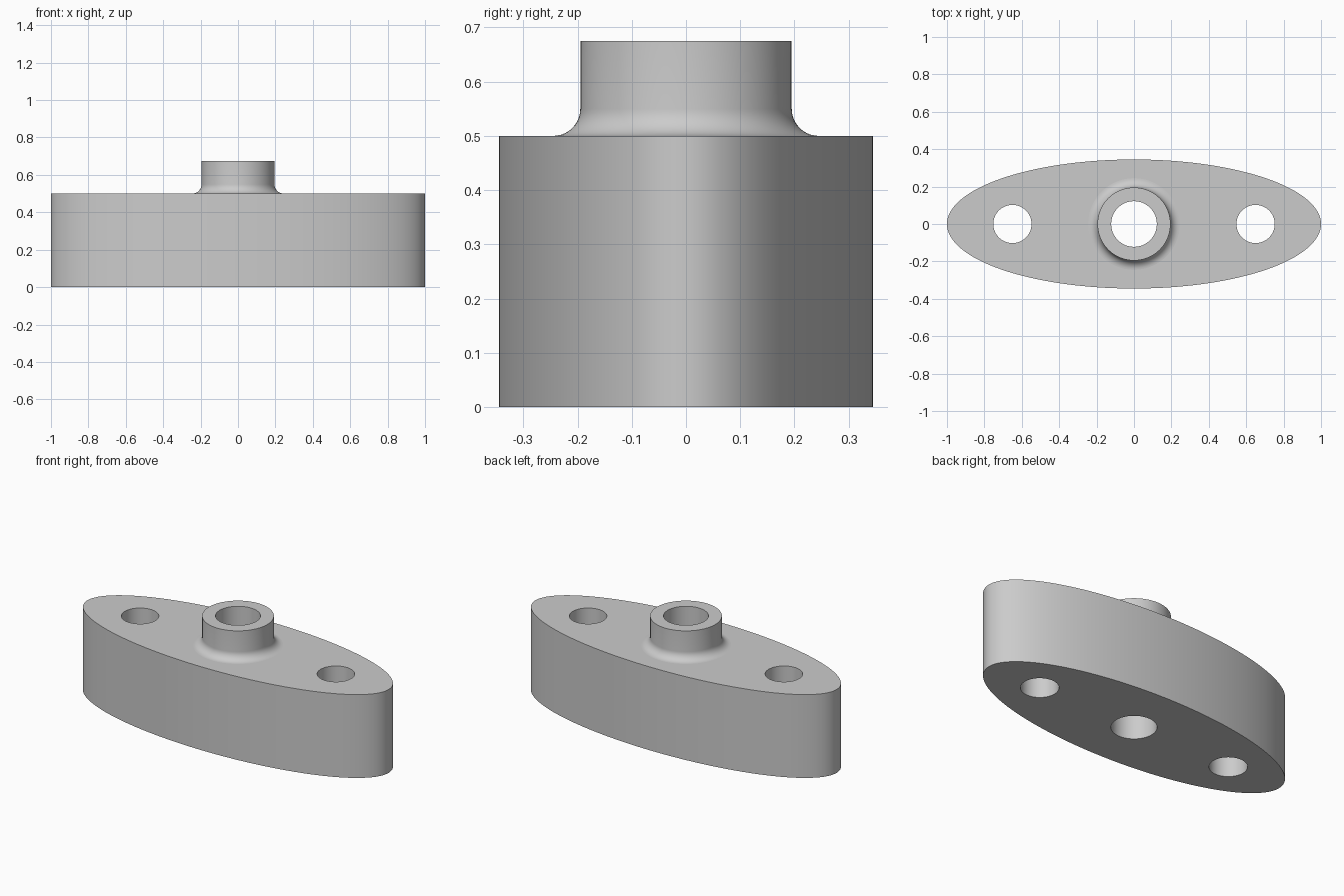
import bpy, bmesh
from math import sin, cos, pi

cube = bpy.data.objects.get("Cube")
if cube:
    bpy.data.objects.remove(cube, do_unlink=True)

# Dimensions
HALF_LENGTH, HALF_WIDTH, THICKNESS = 1.0, 0.345, 0.5
BOSS_R, BOSS_TOP, FILLET = 0.195, 0.675, 0.05
BORE_R, BOLT_R, BOLT_X = 0.122, 0.102, 0.65

bm = bmesh.new()


def ring(rx, ry, z, x=0.0, n=96):
    """Closed elliptical loop of edges."""
    angles = [2 * pi * i / n for i in range(n)]
    verts = [bm.verts.new((x + rx * cos(a), ry * sin(a), z)) for a in angles]
    return [bm.edges.new((verts[i - 1], verts[i])) for i in range(n)]


def circle(r, z, x=0.0):
    return ring(r, r, z, x)


def wall(lower, upper, smooth=True):
    """Band of quads between two loops."""
    for f in bmesh.ops.bridge_loops(bm, edges=lower + upper)["faces"]:
        f.smooth = smooth


def cap(*loops):
    """Flat face region, the first loop outside and the others as holes."""
    edges = [e for loop in loops for e in loop]
    bmesh.ops.triangle_fill(bm, edges=edges, use_beauty=True, normal=(0, 0, 1))


# Elliptical flange wall
base = ring(HALF_LENGTH, HALF_WIDTH, 0, n=160)
deck = ring(HALF_LENGTH, HALF_WIDTH, THICKNESS, n=160)
wall(base, deck)

# Bolt holes on both sides
holes_low, holes_high = [], []
for side in (-1, 1):
    low, high = (circle(BOLT_R, z, side * BOLT_X) for z in (0, THICKNESS))
    wall(low, high)
    holes_low.append(low)
    holes_high.append(high)

# Fillet sweeping up into the boss
steps = 10
foot = previous = circle(BOSS_R + FILLET, THICKNESS)
for i in range(1, steps + 1):
    a = pi / 2 * i / steps
    current = circle(BOSS_R + FILLET * (1 - sin(a)),
                     THICKNESS + FILLET * (1 - cos(a)))
    wall(previous, current)
    previous = current

# Boss wall, flat rim and through bore
boss_edge = circle(BOSS_R, BOSS_TOP)
wall(previous, boss_edge)
bore_high, bore_low = circle(BORE_R, BOSS_TOP), circle(BORE_R, 0)
wall(boss_edge, bore_high, smooth=False)
wall(bore_high, bore_low)

# Underside and deck
cap(base, bore_low, *holes_low)
cap(deck, foot, *holes_high)

bmesh.ops.recalc_face_normals(bm, faces=bm.faces[:])
mesh = bpy.data.meshes.new("flange_with_boss")
bm.to_mesh(mesh)
bm.free()

# Plain grey material
grey = bpy.data.materials.new("light grey")
grey.use_nodes = True
colour = (0.6, 0.6, 0.6, 1)
grey.diffuse_color = colour
grey.node_tree.nodes["Principled BSDF"].inputs["Base Color"].default_value = colour
mesh.materials.append(grey)

flange = bpy.data.objects.new("flange_with_boss", mesh)
bpy.context.collection.objects.link(flange)
